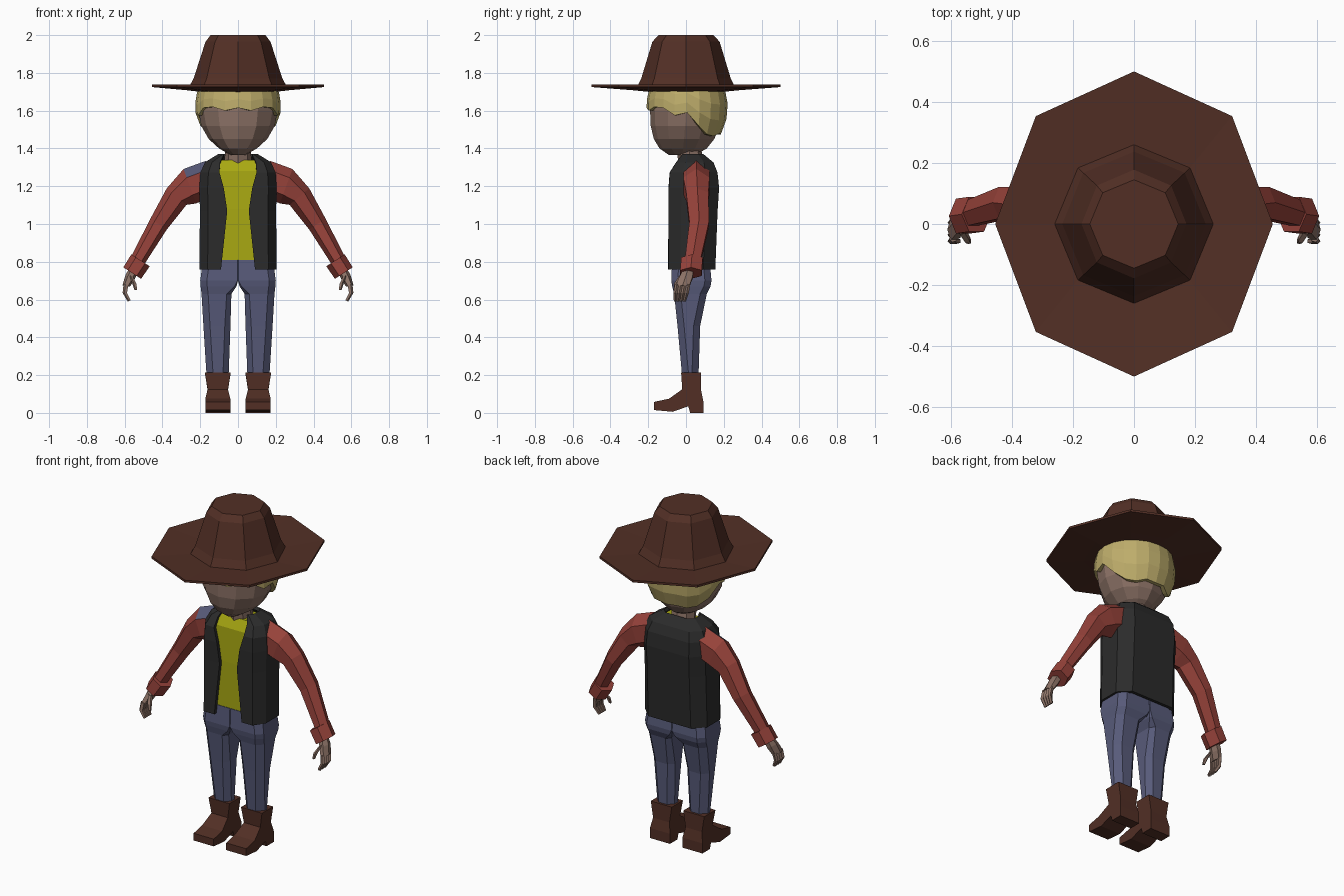
import bpy, bmesh, math
from mathutils import Vector

if "Cube" in bpy.data.objects:
    bpy.data.objects.remove(bpy.data.objects["Cube"])


def material(name, r, g, b):
    lin = [((c / 255 + 0.055) / 1.055) ** 2.4 for c in (r, g, b)]
    m = bpy.data.materials.new(name)
    m.diffuse_color = (*lin, 1)
    m.use_nodes = True
    m.node_tree.nodes["Principled BSDF"].inputs["Base Color"].default_value = m.diffuse_color
    return m


BROWN = material("brown leather", 82, 47, 37)
SKIN = material("skin", 140, 114, 102)
HAIR = material("blond hair", 190, 173, 107)
BLACK = material("black vest", 43, 43, 43)
YELLOW = material("yellow shirt", 168, 168, 18)
BLUE = material("blue denim", 88, 91, 122)
RED = material("red sleeve", 150, 66, 58)


def loft(name, rings, mat, closed=True, caps=True):
    """Skin a list of equal-length point rings."""
    n = len(rings[0])
    verts = [tuple(p) for r in rings for p in r]
    faces = []
    for i in range(len(rings) - 1):
        for j in range(n if closed else n - 1):
            k = (j + 1) % n
            faces.append((i * n + j, i * n + k, (i + 1) * n + k, (i + 1) * n + j))
    if caps:
        faces.append(tuple(range(n)))
        faces.append(tuple(range((len(rings) - 1) * n, len(rings) * n)))
    me = bpy.data.meshes.new(name)
    me.from_pydata(verts, [], faces)
    bm = bmesh.new()
    bm.from_mesh(me)
    bmesh.ops.recalc_face_normals(bm, faces=bm.faces)
    bm.to_mesh(me)
    bm.free()
    me.materials.append(mat)
    ob = bpy.data.objects.new(name, me)
    bpy.context.collection.objects.link(ob)
    return ob


def pair(name, rings, mat):
    """Build the +x part and its mirror image."""
    flip = [[(-p[0], p[1], p[2]) for p in r] for r in rings]
    return loft("left_" + name, rings, mat), loft("right_" + name, flip, mat)


def oval(z, rx, ry, yc=0, n=8):
    return [(rx * math.cos(2 * math.pi * k / n), yc + ry * math.sin(2 * math.pi * k / n), z)
            for k in range(n)]


def limb(c, ru, rv, tilt, n=6):
    """Ring across a limb; tilt is the angle of its wide axis in the xz plane."""
    u = Vector((math.cos(tilt), 0, math.sin(tilt)))
    v = Vector((0, 1, 0))
    return [Vector(c) + u * ru * math.cos(2 * math.pi * k / n) + v * rv * math.sin(2 * math.pi * k / n)
            for k in range(n)]


# Hat: octagonal oval brim and tapered crown
loft("hat", [oval(*r) for r in (
    (1.70, 0.20, 0.20), (1.708, 0.27, 0.28), (1.725, 0.455, 0.5), (1.738, 0.455, 0.5),
    (1.725, 0.26, 0.26), (1.77, 0.235, 0.237), (1.965, 0.172, 0.178), (2.0, 0.145, 0.145))], BROWN)

# Head and neck
loft("head", [oval(*r, n=12) for r in (
    (1.365, 0.04, 0.07, -0.02), (1.40, 0.10, 0.125, -0.015), (1.45, 0.155, 0.16, -0.01),
    (1.52, 0.195, 0.182, -0.005), (1.60, 0.21, 0.19, 0), (1.70, 0.205, 0.19, 0.005),
    (1.78, 0.16, 0.16, 0))], SKIN)
loft("neck", [oval(1.30, 0.072, 0.066, 0.03), oval(1.43, 0.068, 0.066, 0.01)], SKIN)

# Hair: cap with a jagged hem, hem heights go from the front to the back
hem = (1.615, 1.60, 1.62, 1.615, 1.575, 1.59, 1.52, 1.475, 1.465, 1.48, 1.475)
rows = []
for t, s in ((0, 0.88), (0, 1), (0.25, 1), (0.5, 1), (0.75, 1), (1, 1)):
    row = []
    for k in range(20):
        a = 2 * math.pi * k / 20
        z = hem[min(k, 20 - k)] * (1 - t) + 1.80 * t
        f = s * math.sqrt(1 - ((z - 1.62) / 0.26) ** 2)
        row.append((0.227 * f * math.sin(a), 0.006 - 0.215 * f * math.cos(a), z))
    rows.append(row)
hair = loft("hair", rows, HAIR, caps=False)


# Torso: chamfered half outline, used for the shirt and the open vest
def half_outline(z, x0, hw, yf, yb):
    d = (yb - yf) * 0.25
    return [(x0, yf, z), (0.8 * hw, yf, z), (hw, yf + d, z), (hw, yb - d, z), (0.7 * hw, yb, z)]


def outline(*level):
    h = half_outline(*level)
    return h + [(-x, y, z) for x, y, z in reversed(h)]


loft("shirt", [outline(*r) for r in (
    (0.78, 0.08, 0.17, -0.07, 0.125), (1.08, 0.08, 0.17, -0.07, 0.135),
    (1.28, 0.08, 0.16, -0.062, 0.13), (1.338, 0.07, 0.11, -0.03, 0.09))], YELLOW)

vest = loft("vest", [outline(*r) for r in (
    (0.76, 0.09, 0.195, -0.085, 0.146), (1.07, 0.057, 0.192, -0.083, 0.158),
    (1.19, 0.075, 0.195, -0.083, 0.166), (1.27, 0.098, 0.19, -0.077, 0.158),
    (1.32, 0.095, 0.168, -0.045, 0.138), (1.363, 0.075, 0.098, -0.012, 0.085))],
    BLACK, closed=False, caps=False)
mod = vest.modifiers.new("thickness", "SOLIDIFY")
mod.thickness = 0.02
mod.offset = 0


# Trousers: each half runs from the waist to the boot
def leg_ring(z, x0, x1, y0, y1, ci):
    co = 0.035
    return [(x0 + ci, y0, z), (x1 - co, y0, z), (x1, y0 + co, z), (x1, y1 - co, z),
            (x1 - co, y1, z), (x0 + ci, y1, z), (x0, y1 - ci, z), (x0, y0 + ci, z)]


pair("trouser_leg", [leg_ring(*r) for r in (
    (0.81, 0, 0.185, -0.073, 0.125, 0.003), (0.70, 0, 0.2, -0.078, 0.135, 0.003),
    (0.67, 0.008, 0.198, -0.073, 0.13, 0.01), (0.63, 0.035, 0.193, -0.063, 0.11, 0.025),
    (0.46, 0.04, 0.183, -0.045, 0.075, 0.03), (0.19, 0.05, 0.166, -0.02, 0.066, 0.03))], BLUE)

# Boots: side profile extruded across, pinched at the ankle
boot = ((-0.17, 0.015), (-0.17, 0.058), (-0.09, 0.075), (-0.02, 0.125), (-0.026, 0.215),
        (0.08, 0.215), (0.08, 0.12), (0.092, 0.06), (0.092, 0), (0.022, 0),
        (0.012, 0.035), (-0.07, 0.006))


def boot_half(z):
    return 0.069 if z > 0.2 else 0.054 if z > 0.1 else 0.066


pair("boot", [[(0.107 + s * boot_half(z), y, z) for y, z in boot] for s in (-1, 1)], BROWN)

# Sleeves, with one blue patch on the right shoulder
slope = math.radians(33)
sleeves = pair("sleeve", [
    limb((0.165, 0.055, 1.235), 0.10, 0.08, math.radians(88)),
    limb((0.255, 0.055, 1.20), 0.097, 0.08, math.radians(70)),
    limb((0.325, 0.06, 1.145), 0.068, 0.068, math.radians(40)),
    limb((0.42, 0.07, 1.0), 0.052, 0.06, slope),
    limb((0.535, 0.035, 0.80), 0.04, 0.048, slope)], RED)
sleeves[1].data.materials.append(BLUE)
sleeves[1].data.polygons[5].material_index = 1

# Cuffs
pair("cuff", [limb((0.516, 0.032, 0.808), 0.058, 0.066, slope),
              limb((0.56, 0.026, 0.74), 0.056, 0.066, slope)], RED)

# Hands: palm, four fingers and a thumb
pair("palm", [limb((0.55, 0.015, 0.76), 0.026, 0.03, slope),
              limb((0.573, 0.0, 0.715), 0.027, 0.04, slope),
              limb((0.592, -0.018, 0.672), 0.02, 0.042, 0.2)], SKIN)
for i in range(4):
    o = -0.03 + 0.02 * i
    pair("finger_%d" % (i + 1), [limb((0.592, -0.018 + o, 0.68), 0.014, 0.012, 0.2, 5),
                                 limb((0.598, -0.026 + o, 0.635), 0.013, 0.011, 0, 5),
                                 limb((0.575, -0.032 + o * 0.8, 0.593), 0.009, 0.009, -0.5, 5)], SKIN)
pair("thumb", [limb((0.565, -0.02, 0.725), 0.016, 0.016, slope, 5),
               limb((0.548, -0.05, 0.685), 0.013, 0.013, 0.2, 5),
               limb((0.54, -0.058, 0.65), 0.008, 0.008, 0, 5)], SKIN)
